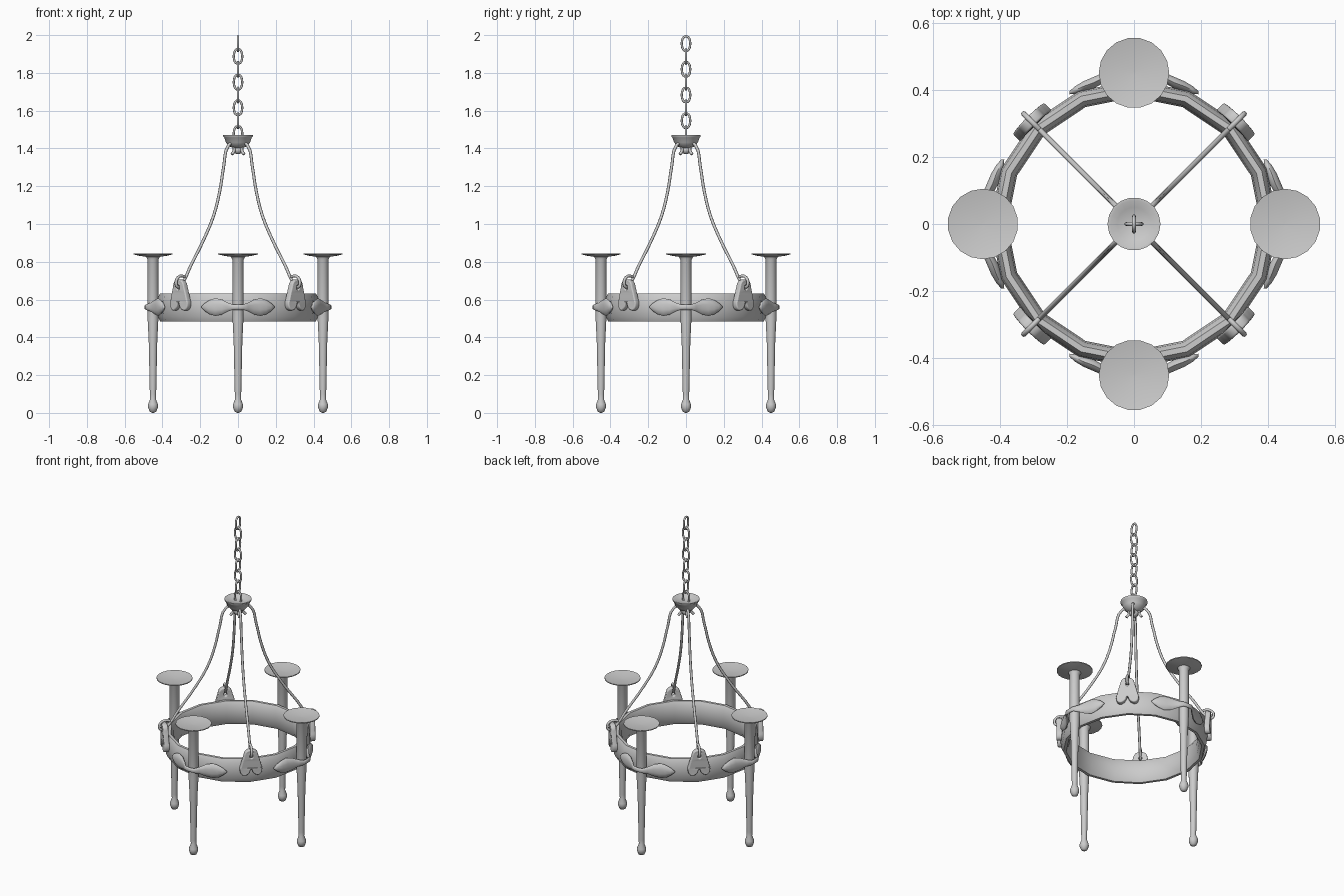
import bpy, bmesh, math
from mathutils import Matrix

if "Cube" in bpy.data.objects:
    bpy.data.objects.remove(bpy.data.objects["Cube"])

COL = bpy.context.scene.collection


def finish(mesh, name, angle=0.0, sharp=50):
    """Link a mesh as a smooth-shaded object turned about the z axis."""
    ob = bpy.data.objects.new(name, mesh)
    COL.objects.link(ob)
    ob.rotation_euler.z = angle
    bpy.ops.object.select_all(action='DESELECT')
    ob.select_set(True)
    bpy.context.view_layer.objects.active = ob
    bpy.ops.object.shade_smooth_by_angle(angle=math.radians(sharp))
    return ob


def around(mesh, name, start):
    for k in range(4):
        finish(mesh, f"{name}_{k + 1}", start + k * math.pi / 2)


def skin(name, rings, loop=False):
    """Join successive closed rings of points into a surface."""
    bm = bmesh.new()
    vs = [[bm.verts.new(p) for p in r] for r in rings]
    n = len(rings[0])
    pairs = list(zip(vs, vs[1:])) + ([(vs[-1], vs[0])] if loop else [])
    for a, b in pairs:
        for i in range(n):
            j = (i + 1) % n
            bm.faces.new((a[i], a[j], b[j], b[i]))
    if not loop:
        bm.faces.new(vs[0])
        bm.faces.new(vs[-1])
    bmesh.ops.recalc_face_normals(bm, faces=bm.faces)
    me = bpy.data.meshes.new(name)
    bm.to_mesh(me)
    bm.free()
    return me


def lathe(name, profile, sides, centre=(0, 0), loop=False):
    rings = [[(centre[0] + r * math.cos(i * math.tau / sides),
               centre[1] + r * math.sin(i * math.tau / sides), z)
              for i in range(sides)] for r, z in profile]
    return skin(name, rings, loop)


def curve_mesh(name, paths, radius, cyclic=False, extrude=0.0, flat=False, res=4):
    """Mesh from smooth curves with a round bevel, or a filled flat outline."""
    cu = bpy.data.curves.new(name, 'CURVE')
    cu.dimensions = '2D' if flat else '3D'
    if flat:
        cu.fill_mode = 'BOTH'
    cu.bevel_depth, cu.bevel_resolution = radius, 2
    cu.extrude, cu.resolution_u = extrude, res
    for pts in paths:
        sp = cu.splines.new('BEZIER')
        sp.bezier_points.add(len(pts) - 1)
        for bp, p in zip(sp.bezier_points, pts):
            bp.co = p
            bp.handle_left_type = bp.handle_right_type = 'AUTO'
        sp.use_cyclic_u = cyclic
    cu.use_fill_caps = not cyclic
    ob = bpy.data.objects.new(name, cu)
    COL.objects.link(ob)
    dg = bpy.context.evaluated_depsgraph_get()
    me = bpy.data.meshes.new_from_object(ob.evaluated_get(dg))
    bpy.data.objects.remove(ob)
    me.name = name
    return me


# Ring band with a rounded section
band = [(0.395, 0.485), (0.382, 0.51), (0.377, 0.56), (0.382, 0.61), (0.395, 0.633),
        (0.412, 0.633), (0.424, 0.61), (0.429, 0.56), (0.424, 0.51), (0.412, 0.485)]
finish(lathe("ring", band, 16, loop=True), "ring")

# Torch stems with ball ends and drip dishes
torch = [(0.004, 0), (0.018, 0.007), (0.027, 0.03), (0.026, 0.046), (0.016, 0.072),
         (0.017, 0.1), (0.023, 0.38), (0.029, 0.5), (0.029, 0.81), (0.037, 0.826),
         (0.075, 0.832), (0.105, 0.839), (0.105, 0.844), (0.065, 0.837), (0.004, 0.834)]
around(lathe("torch", torch, 18, (0, -0.45)), "torch", 0)

# Leaf brackets wrapping the stems: x, distance out, half height, half thickness
half = [(0.03, 0.485, 0.015, 0.008), (0.055, 0.461, 0.024, 0.011), (0.085, 0.438, 0.04, 0.016),
        (0.12, 0.421, 0.047, 0.018), (0.15, 0.41, 0.038, 0.016), (0.175, 0.399, 0.022, 0.012),
        (0.192, 0.391, 0.005, 0.005)]
stations = [(-x, y, h, t) for x, y, h, t in reversed(half)] + [(0, 0.488, 0.014, 0.008)] + half
leaf = [[(x, -y - t * math.sin(a), 0.56 + h * math.cos(a))
         for a in [i * math.tau / 10 for i in range(10)]] for x, y, h, t in stations]
around(skin("leaf_bracket", leaf), "leaf_bracket", 0)

# Upside-down heart eyes, bent to follow the ring
side = [(0.026, 0.691), (0.038, 0.66), (0.052, 0.61), (0.059, 0.57), (0.045, 0.549), (0.02, 0.558)]
outline = [(0, 0.7)] + side + [(0, 0.588)] + [(-u, z) for u, z in reversed(side)]
hole = [(0.015 * math.cos(i * math.tau / 8), 0.664 + 0.018 * math.sin(i * math.tau / 8))
        for i in range(8)]
heart = curve_mesh("heart_eye", [[(u, z, 0) for u, z in p] for p in (outline, hole)],
                   0.006, True, 0.01, True)
heart.transform(Matrix.Translation((0, -0.434, 0)) @ Matrix.Rotation(math.pi / 2, 4, 'X'))
for v in heart.vertices:
    v.co.y += v.co.x ** 2 / 0.86
around(heart, "heart_eye", math.pi / 4)

# Curved hanging rods with hooked ends
rod = [(0.045, 1.368), (0.028, 1.395), (0.045, 1.425), (0.072, 1.415), (0.108, 1.3),
       (0.135, 1.18), (0.18, 1.05), (0.255, 0.92), (0.35, 0.785), (0.425, 0.68),
       (0.452, 0.667), (0.464, 0.69), (0.45, 0.716), (0.425, 0.725), (0.4, 0.72)]
around(curve_mesh("rod", [[(0, -r, z) for r, z in rod]], 0.008), "rod", math.pi / 4)

# Canopy cup with a ball underneath
cup = [(0.004, 1.37), (0.02, 1.375), (0.028, 1.392), (0.024, 1.402), (0.045, 1.41),
       (0.064, 1.432), (0.073, 1.458), (0.079, 1.463), (0.079, 1.471), (0.07, 1.471),
       (0.05, 1.46), (0.004, 1.455)]
finish(lathe("canopy", cup, 18), "canopy")

# Chain of alternating oval links
quarter = [(0.021, 0.014), (0.013, 0.033)]
oval = (quarter + [(0, 0.039)] + [(-x, z) for x, z in reversed(quarter)]
        + [(-x, -z) for x, z in quarter] + [(0, -0.039)] + [(x, -z) for x, z in reversed(quarter)])
link = curve_mesh("chain_link", [[(x, 0, z) for x, z in oval]], 0.006, True, res=2)
for k in range(8):
    ob = finish(link, f"chain_link_{k + 1}", math.pi / 2 * ((k + 1) % 2))
    ob.location.z = 1.955 - 0.068 * k
